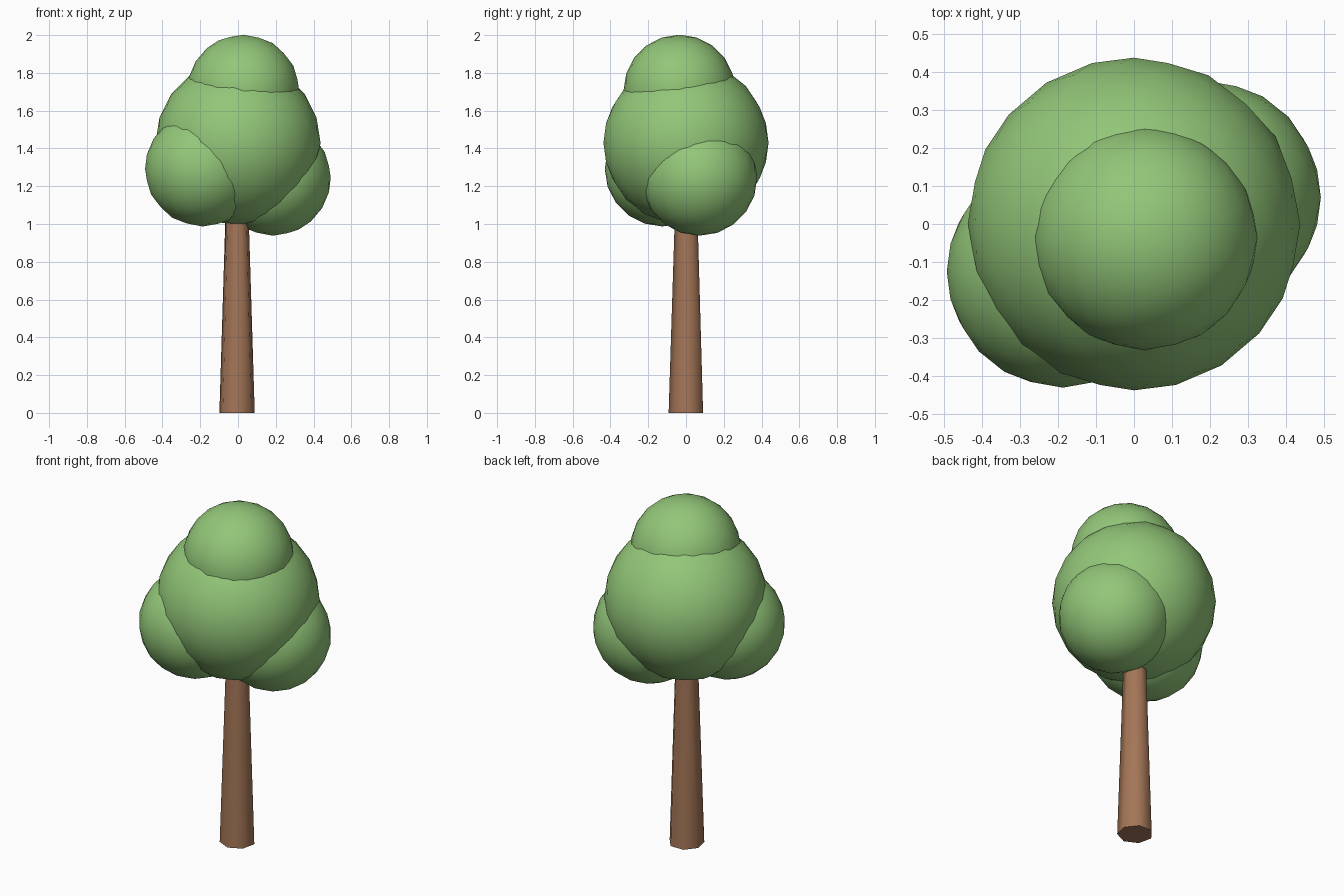
import bpy
from math import radians

# Remove the default cube
cube = bpy.data.objects.get("Cube")
if cube:
    bpy.data.objects.remove(cube, do_unlink=True)


def make_material(name, color):
    mat = bpy.data.materials.new(name)
    mat.use_nodes = True
    mat.diffuse_color = color
    mat.node_tree.nodes["Principled BSDF"].inputs["Base Color"].default_value = color
    return mat


def finish(name, mat):
    obj = bpy.context.object
    obj.name = name
    obj.data.materials.append(mat)
    bpy.ops.object.shade_smooth_by_angle(angle=radians(60))
    return obj


leaf_green = make_material("leaf green", (0.29, 0.57, 0.19, 1))
bark_brown = make_material("bark brown", (0.37, 0.18, 0.095, 1))

# Tapered seven-sided trunk, reaching up into the crown
TRUNK_HEIGHT = 1.3
bpy.ops.mesh.primitive_cone_add(
    vertices=7, radius1=0.096, radius2=0.055, depth=TRUNK_HEIGHT,
    location=(-0.005, 0.004, TRUNK_HEIGHT / 2), rotation=(0, 0, radians(180)))
finish("trunk", bark_brown)

# Crown of overlapping leaf clumps: name, radius, centre, direction of the poles
clumps = [
    ("crown_middle", 0.437, (0, 0, 1.43), (radians(90), 0, 0)),
    ("crown_top", 0.296, (0.028, -0.035, 1.706), (0, radians(90), 0)),
    ("crown_left", 0.307, (0.184, 0.07, 1.245), (0, radians(90), 0)),
    ("crown_right", 0.305, (-0.187, -0.125, 1.292), (0, radians(90), 0)),
]
for name, radius, centre, turn in clumps:
    bpy.ops.mesh.primitive_ico_sphere_add(
        subdivisions=3, radius=radius, location=centre, rotation=turn)
    finish(name, leaf_green)
